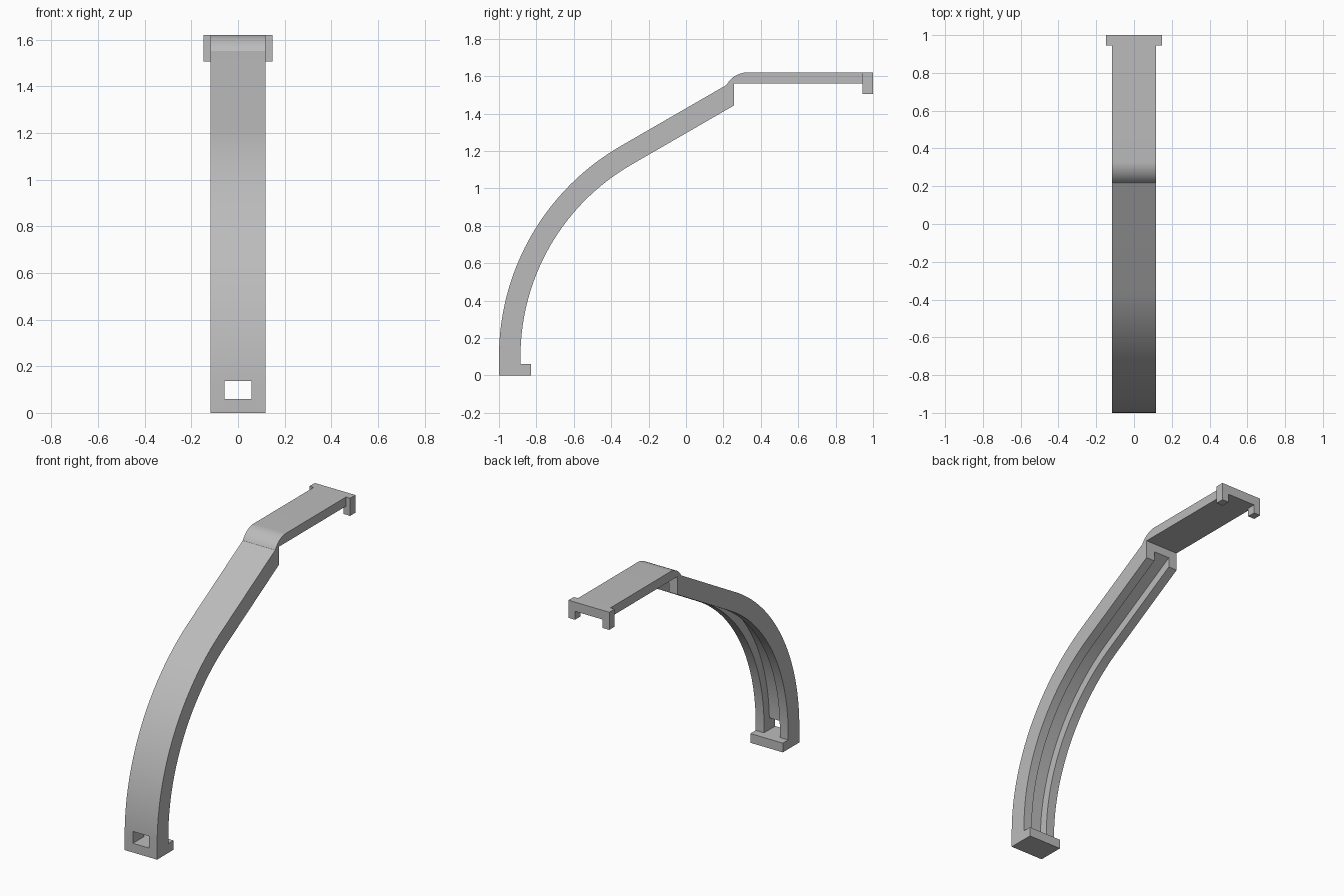
import bpy, bmesh
from math import sin, cos, tan, radians
from mathutils import Vector

if "Cube" in bpy.data.objects:
    bpy.data.objects.remove(bpy.data.objects["Cube"], do_unlink=True)

grey = bpy.data.materials.new("light grey")
grey.use_nodes = True
COLOUR = (0.5, 0.5, 0.5, 1)
grey.diffuse_color = COLOUR
grey.node_tree.nodes["Principled BSDF"].inputs["Base Color"].default_value = COLOUR


def extrude(name, points, place, depth):
    """Prism: place maps a 2D point to 3D, depth is the extrusion vector."""
    bm = bmesh.new()
    face = bm.faces.new([bm.verts.new(place(a, b)) for a, b in points])
    new = bmesh.ops.extrude_face_region(bm, geom=[face])["geom"]
    bmesh.ops.translate(bm, vec=Vector(depth),
                        verts=[v for v in new if isinstance(v, bmesh.types.BMVert)])
    bmesh.ops.recalc_face_normals(bm, faces=bm.faces)
    mesh = bpy.data.meshes.new(name)
    bm.to_mesh(mesh)
    bm.free()
    mesh.materials.append(grey)
    obj = bpy.data.objects.new(name, mesh)
    bpy.context.collection.objects.link(obj)
    return obj


def across(name, points, half):
    """Side profile (y, z) extruded symmetrically across x."""
    return extrude(name, points, lambda y, z: (-half, y, z), (2 * half, 0, 0))


def arc(cy, cz, r, start, end, steps):
    """Points around a centre; angle is measured up from the -y direction."""
    angles = [radians(start + (end - start) * i / steps) for i in range(steps + 1)]
    return [(cy - r * cos(a), cz + r * sin(a)) for a in angles]


def bow(r, end_y):
    """Quarter-like curve followed by a straight 30 degree run up to end_y."""
    pts = arc(0.3, 0.1, r, 0, 60, 36)
    y, z = pts[-1]
    return pts + [(end_y, z + (end_y - y) * tan(radians(30)))]


HALF, OUTER, INNER, GROOVE = 0.117, 1.3, 1.185, 1.24
DECK_END, TOP, UNDER, FOOT = 0.945, 1.62, 1.56, 0.06

# Curved arm with foot, shoulder and flat deck
outline = [(-1, 0)] + bow(OUTER, 0.214)
outline += arc(0.33, TOP - 0.129, 0.129, 28, 90, 14)
outline += [(DECK_END, TOP), (DECK_END, UNDER), (0.257, UNDER)]
outline += bow(INNER, 0.257)[::-1]
outline += [(0.3 - INNER, FOOT), (-0.83, FOOT), (-0.83, 0)]
arm = across("curved_arm", outline, HALF)

# Groove along the inside of the arm, and the slot through its lower end
groove = [(0.3 - GROOVE, FOOT)] + bow(GROOVE, 0.3)
groove += bow(1.1, 0.3)[::-1] + [(0.3 - 1.1, FOOT)]
slot = [(-1.1, FOOT), (-0.9, FOOT), (-0.9, 0.137), (-1.1, 0.137)]
bpy.context.view_layer.objects.active = arm
for name, points in (("groove_cutter", groove), ("slot_cutter", slot)):
    cutter = across(name, points, 0.057)
    cutter.hide_render = True
    mod = arm.modifiers.new(name, "BOOLEAN")
    mod.operation, mod.solver, mod.object = "DIFFERENCE", "EXACT", cutter
    bpy.ops.object.modifier_apply(modifier=name)
    bpy.data.objects.remove(cutter, do_unlink=True)

# End clip: a bar with two downward lugs
right = [(0.1, UNDER), (0.1, 1.505), (0.147, 1.505), (0.147, TOP)]
clip = right + [(-x, z) for x, z in right[::-1]]
end_clip = extrude("end_clip", clip, lambda x, z: (x, DECK_END, z), (0, 1 - DECK_END, 0))

# Smooth the curves, keep the corners crisp
bpy.ops.object.select_all(action="DESELECT")
arm.select_set(True)
bpy.context.view_layer.objects.active = arm
bpy.ops.object.shade_smooth_by_angle(angle=radians(25))
